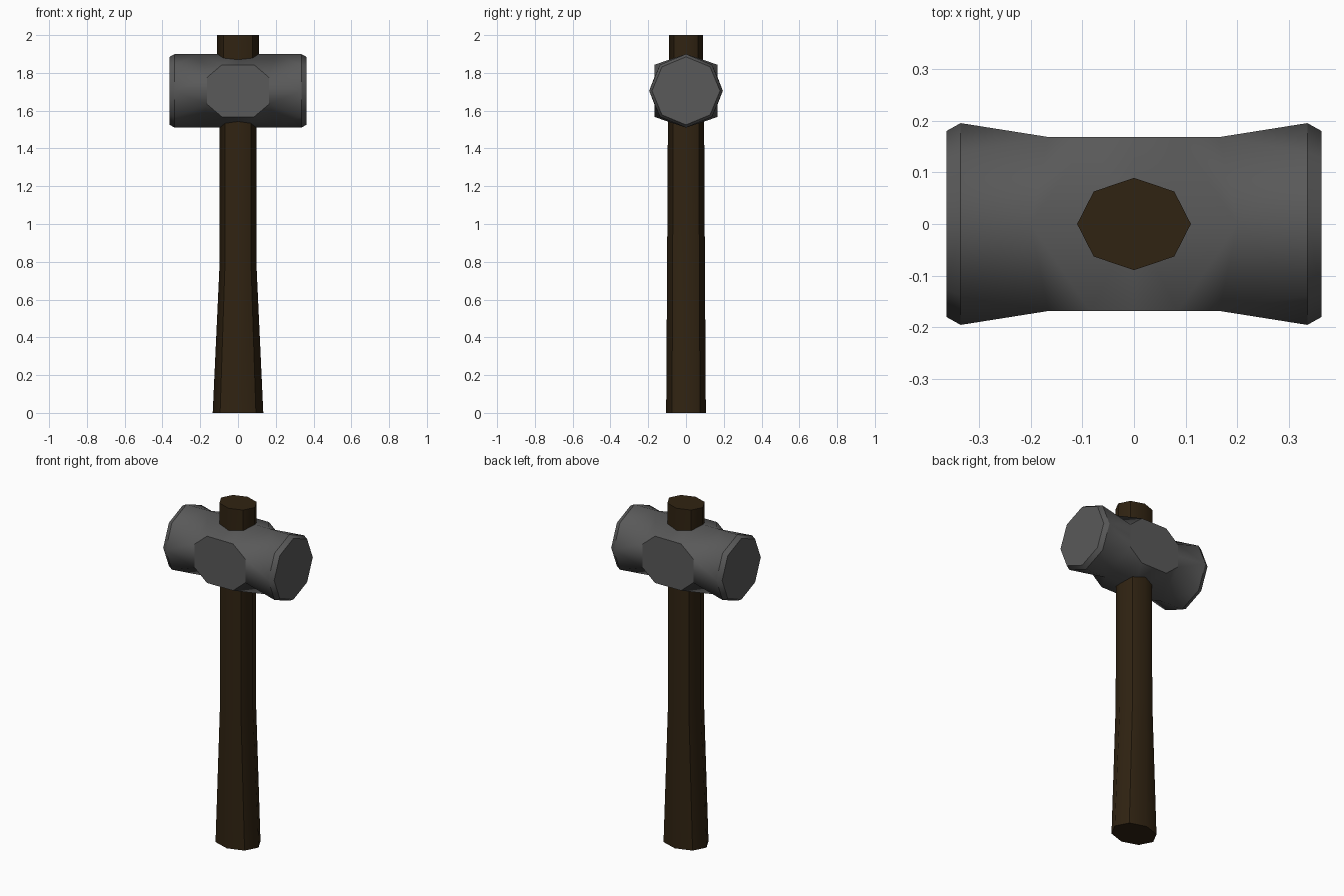
import bpy
import bmesh
from math import cos, sin, pi

cube = bpy.data.objects.get("Cube")
if cube:
    bpy.data.objects.remove(cube, do_unlink=True)


def make_material(name, color):
    mat = bpy.data.materials.new(name)
    mat.use_nodes = True
    mat.diffuse_color = color
    mat.node_tree.nodes["Principled BSDF"].inputs["Base Color"].default_value = color
    return mat


def make_object(name, bm, mat):
    mesh = bpy.data.meshes.new(name)
    bm.to_mesh(mesh)
    bm.free()
    mesh.materials.append(mat)
    obj = bpy.data.objects.new(name, mesh)
    bpy.context.collection.objects.link(obj)
    return obj


steel = make_material("dark steel", (0.10, 0.10, 0.10, 1))
wood = make_material("dark wood", (0.030, 0.017, 0.006, 1))

# Handle: octagonal rings lofted upward, (height, half width, half depth)
rings = [(0, 0.134, 0.105), (0.8, 0.097, 0.1), (1.53, 0.097, 0.096),
         (1.86, 0.11, 0.089), (2, 0.11, 0.089)]
SIDES = 8
bm = bmesh.new()
loops = []
for z, rx, ry in rings:
    loops.append([bm.verts.new((rx * cos(i * 2 * pi / SIDES), ry * sin(i * 2 * pi / SIDES), z))
                  for i in range(SIDES)])
for low, high in zip(loops, loops[1:]):
    for i in range(SIDES):
        j = (i + 1) % SIDES
        bm.faces.new((low[i], low[j], high[j], high[i])).smooth = True
    # Crisp corner edges, soft ridges between them
    for i in range(1, SIDES, 2):
        bm.edges.get((low[i], high[i])).smooth = False
for cap in (loops[0][::-1], loops[-1]):
    for edge in bm.faces.new(cap).edges:
        edge.smooth = False
make_object("handle", bm, wood)

# Head: one eighth of the block, mirrored on all three axes
R = 0.195             # flared end radius
r = 0.18              # striking face radius
K = cos(pi / 4)
FLAT = 0.168          # half depth of the flat cheeks
points = {
    "ridge_mid": (0, 0, R), "ridge": (0.2, 0, R),
    "cheek_top_mid": (0, FLAT, R * K), "cheek_top": (0.085, FLAT, R * K),
    "cheek_corner": (0.165, FLAT, 0.07), "cheek_side": (0.165, FLAT, 0),
    "cheek_mid": (0, FLAT, 0),
    "rim_top": (0.335, 0, R), "rim_diag": (0.335, R * K, R * K), "rim_side": (0.335, R, 0),
    "face_top": (0.362, 0, r), "face_diag": (0.362, r * K, r * K),
    "face_side": (0.362, r, 0), "face_mid": (0.362, 0, 0),
}
groups = [
    # body
    ["ridge_mid ridge cheek_top cheek_top_mid", "ridge cheek_corner cheek_top",
     "ridge rim_top rim_diag cheek_corner", "cheek_corner rim_diag rim_side cheek_side"],
    # flat cheek
    ["cheek_top_mid cheek_top cheek_corner cheek_side cheek_mid"],
    # bevelled rim
    ["rim_top face_top face_diag rim_diag", "rim_diag face_diag face_side rim_side"],
    # striking face
    ["face_top face_mid face_side face_diag"],
]
bm = bmesh.new()
verts = {name: bm.verts.new(co) for name, co in points.items()}
group_of = {}
for number, group in enumerate(groups):
    for names in group:
        face = bm.faces.new([verts[n] for n in names.split()])
        face.smooth = True
        group_of[face] = number
for edge in bm.edges:
    edge.smooth = len({group_of[f] for f in edge.link_faces}) == 1
bmesh.ops.recalc_face_normals(bm, faces=bm.faces)
# Outward direction check on the striking face
bm.normal_update()
if [f for f in bm.faces if group_of[f] == 3][0].normal.x < 0:
    bmesh.ops.reverse_faces(bm, faces=bm.faces)
head = make_object("hammer_head", bm, steel)
head.location.z = 1.705
mirror = head.modifiers.new("Mirror", "MIRROR")
mirror.use_axis = (True, True, True)
mirror.merge_threshold = 0.0005
